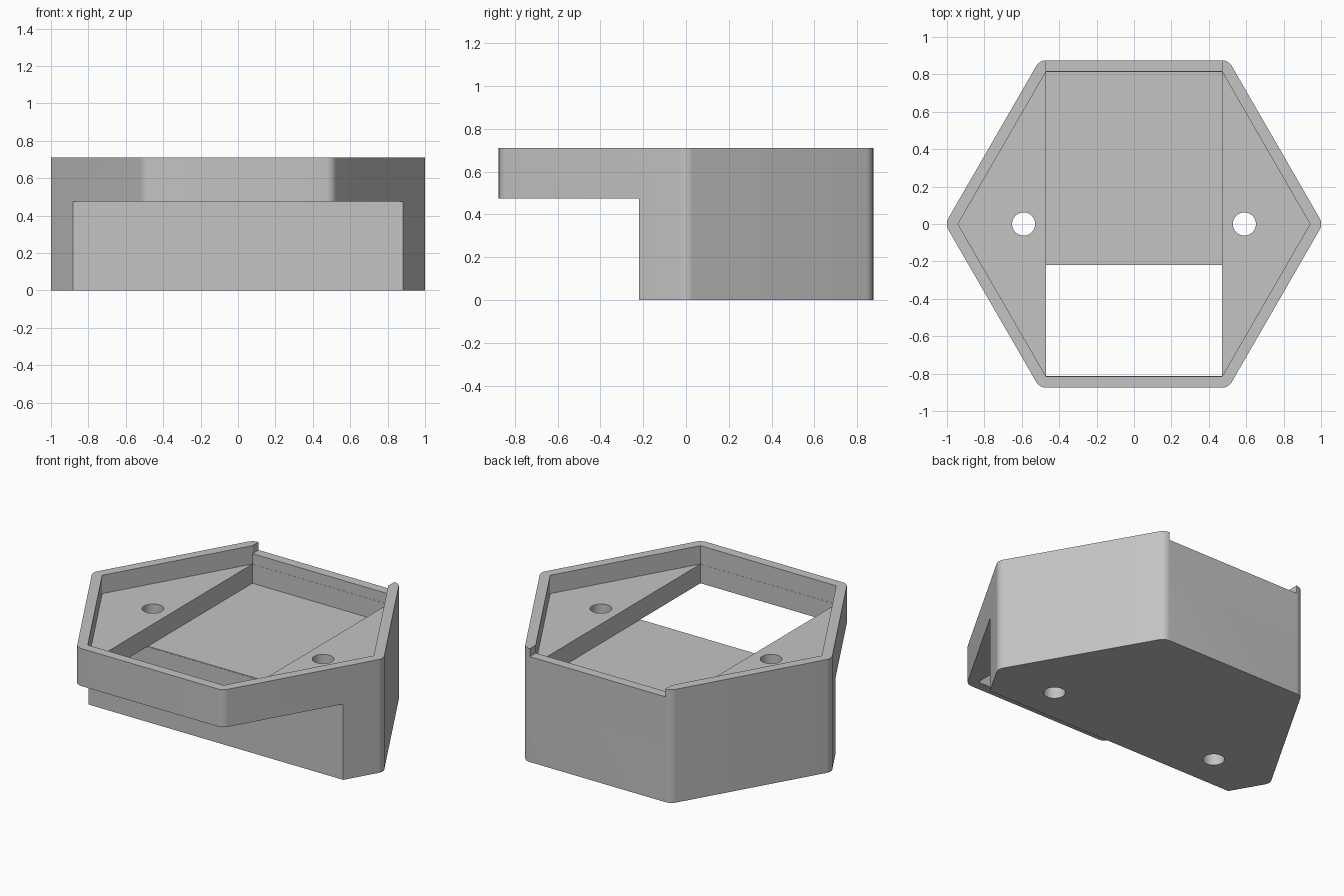
import bpy, bmesh
from math import radians, cos, sin, pi

cube = bpy.data.objects.get("Cube")
if cube:
    bpy.data.objects.remove(cube, do_unlink=True)

TOP, LEDGE, FLOOR = 0.71, 0.595, 0.475   # rim, side ledges, channel floor
APOTHEM, WALL = 0.875, 0.06
INNER_R = (APOTHEM - WALL) / cos(pi / 6)

grey = bpy.data.materials.new("plain grey")
grey.use_nodes = True
colour = (0.55, 0.55, 0.55, 1)
grey.diffuse_color = colour
grey.node_tree.nodes["Principled BSDF"].inputs["Base Color"].default_value = colour


def extrude(name, points, offset):
    """Closed solid from a flat outline swept along an offset."""
    bm = bmesh.new()
    face = bm.faces.new([bm.verts.new(p) for p in points])
    new = bmesh.ops.extrude_face_region(bm, geom=[face])["geom"]
    bmesh.ops.translate(bm, vec=offset,
                        verts=[v for v in new if isinstance(v, bmesh.types.BMVert)])
    bmesh.ops.recalc_face_normals(bm, faces=bm.faces)
    mesh = bpy.data.meshes.new(name)
    bm.to_mesh(mesh)
    bm.free()
    mesh.materials.append(grey)
    obj = bpy.data.objects.new(name, mesh)
    bpy.context.collection.objects.link(obj)
    return obj


def box(name, x, y, z0, z1):
    outline = [(x[0], y[0], z0), (x[1], y[0], z0), (x[1], y[1], z0), (x[0], y[1], z0)]
    return extrude(name, outline, (0, 0, z1 - z0))


def hexagon(radius, z, rounding=0, steps=8):
    pts = []
    for k in range(6):
        a = k * pi / 3
        n = steps if rounding else 0
        for i in range(n + 1):
            b = a + (i / steps - 0.5) * pi / 3
            pts.append((radius * cos(a) + rounding * cos(b),
                        radius * sin(a) + rounding * sin(b), z))
    return pts


def cut(cutter):
    cutter.hide_render = True
    mod = body.modifiers.new("cut", "BOOLEAN")
    mod.operation, mod.solver, mod.object = "DIFFERENCE", "EXACT", cutter
    bpy.ops.object.modifier_apply(modifier=mod.name)
    bpy.data.objects.remove(cutter, do_unlink=True)


# Hexagonal body with rounded corners
body = extrude("hexagonal_housing", hexagon(INNER_R, 0, WALL), (0, 0, TOP))
bpy.context.view_layer.objects.active = body
body.select_set(True)

# Shallow hexagonal recess leaving the rim
cut(extrude("recess_cutter", hexagon(INNER_R, LEDGE), (0, 0, 1)))

# Central channel, stepping down to open the slot at the front
half, front, back, step = 0.47, -0.814, 0.814, -0.219
profile = [(front, FLOOR - 0.005), (step, FLOOR - 0.005), (step, FLOOR),
           (back, FLOOR), (back, 0.65), (front, 0.65)]
cut(extrude("channel_cutter", [(-half, y, z) for y, z in profile], (2 * half, 0, 0)))

# Lowered back rim and undercut front
cut(box("back_notch_cutter", (-half, half), (0.78, 1), 0.66, 1))
cut(box("undercut_cutter", (-2, 2), (-2, -0.22), -1, FLOOR))

# Screw holes
for side in (-1, 1):
    ring = [(side * 0.59 + 0.062 * cos(i * pi / 16), 0.062 * sin(i * pi / 16), -0.5)
            for i in range(32)]
    cut(extrude("screw_hole_cutter", ring, (0, 0, 2)))

bpy.ops.object.shade_smooth_by_angle(angle=radians(30))
